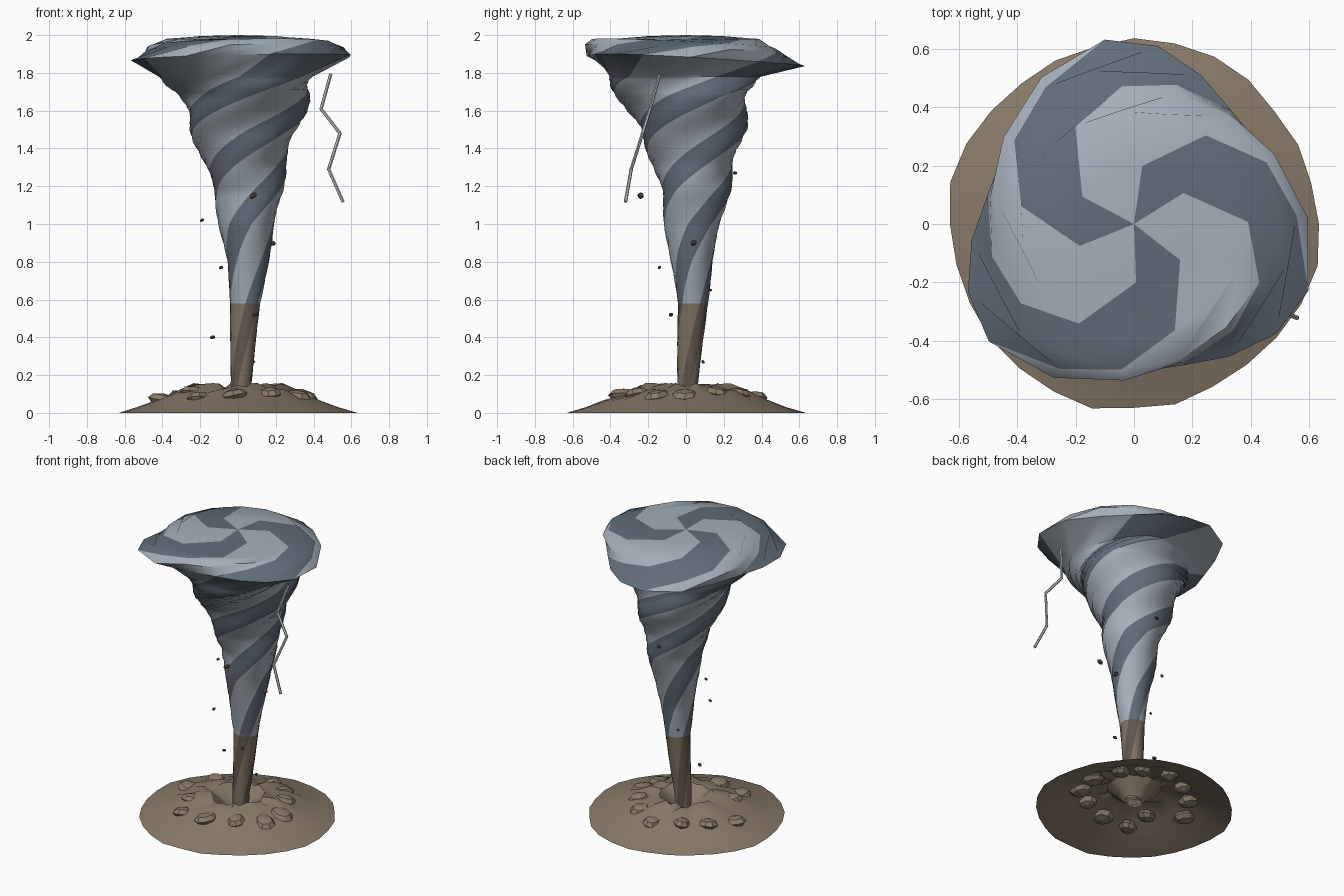
import bpy, bmesh, math, random
from mathutils import Vector

random.seed(7)
if "Cube" in bpy.data.objects:
    bpy.data.objects.remove(bpy.data.objects["Cube"], do_unlink=True)


def material(name, r, g, b):
    mat = bpy.data.materials.new(name)
    mat.use_nodes = True
    mat.diffuse_color = (r, g, b, 1)
    mat.node_tree.nodes["Principled BSDF"].inputs["Base Color"].default_value = (r, g, b, 1)
    return mat


pale_cloud = material("pale cloud", .38, .43, .49)
dark_cloud = material("dark cloud", .12, .15, .19)
pale_dust = material("pale dust", .22, .17, .125)
dark_dust = material("dark dust", .12, .092, .075)
earth = material("earth", .25, .195, .14)
debris_brown = material("debris brown", .11, .08, .055)
bolt_white = material("bolt white", .55, .57, .6)


def finish(bm, name, mats, smooth=None):
    bmesh.ops.recalc_face_normals(bm, faces=bm.faces)
    mesh = bpy.data.meshes.new(name)
    bm.to_mesh(mesh)
    bm.free()
    for mat in mats:
        mesh.materials.append(mat)
    obj = bpy.data.objects.new(name, mesh)
    bpy.context.collection.objects.link(obj)
    if smooth:
        bpy.ops.object.select_all(action='DESELECT')
        obj.select_set(True)
        bpy.context.view_layer.objects.active = obj
        bpy.ops.object.shade_smooth_by_angle(angle=math.radians(smooth))
    return obj


def bridge(bm, low, high):
    n = len(low)
    return [bm.faces.new((low[i], low[(i + 1) % n], high[(i + 1) % n], high[i])) for i in range(n)]


# Funnel and cloud cap: one twisted loft
# height, radius, lobe amount, twist in degrees, centre x, centre y
stations = [
    (.04, .05, .03, -385, .015, .01),
    (.15, .055, .03, -370, .015, .01),
    (.58, .08, .04, -305, .04, .035),
    (.8, .11, .04, -265, .05, .03),
    (1, .148, .04, -225, .045, .035),
    (1.17, .18, .05, -180, .06, .05),
    (1.32, .215, .05, -125, .035, .04),
    (1.5, .28, .06, -60, .03, .03),
    (1.68, .345, .06, 10, .04, -.01),
    (1.78, .4, .08, 56, 0, -.03),
    (1.87, .57, .12, 74, 0, 0),
    (1.925, .525, .06, 98, 0, 0),
    (1.955, .485, .03, 120, 0, 0),
    (1.98, .39, 0, 146, 0, 0),
    (1.995, .2, 0, 177, 0, 0),
]
rows = [stations[0]]
for a, b in zip(stations, stations[1:]):
    steps = 1 if b[0] > 1.8 else 6
    for s in range(1, steps + 1):
        rows.append(tuple(p + (q - p) * s / steps for p, q in zip(a, b)))

# Each third of a turn has three dark columns, then three pale ones
dark_span, pale_span = 50, 70
columns = []
for arm in range(3):
    start = arm * 120 - dark_span / 2
    columns += [start + dark_span * i / 3 for i in range(3)]
    columns += [start + dark_span + pale_span * i / 3 for i in range(3)]

bm = bmesh.new()
previous = None
for z, radius, lobe, twist, cx, cy in rows:
    ring = []
    for col in columns:
        angle = math.radians(col + twist)
        r = radius * (1 + lobe * math.cos(math.radians(3 * (col - dark_span / 2))))
        x, y = cx + r * math.cos(angle), cy + r * math.sin(angle)
        tilt = (.025 * x - .05 * y) if 1.8 < z < 1.97 else 0
        ring.append(bm.verts.new((x, y, z + tilt)))
    if previous:
        for i, face in enumerate(bridge(bm, previous, ring)):
            dusty = z < .59
            face.material_index = (2 if dusty else 0) + (i % 6 < 3)
    previous = ring
tip = bm.verts.new((0, 0, 2))
for i in range(len(previous)):
    face = bm.faces.new((previous[i], previous[(i + 1) % len(previous)], tip))
    face.material_index = int(i % 6 < 3)
finish(bm, "funnel", [pale_cloud, dark_cloud, pale_dust, dark_dust], 40)

# Ground mound with a crater, open underneath
mound = [(.63, 0), (.53, .03), (.43, .068), (.33, .105), (.24, .138), (.17, .14), (.1, .09), (.05, .035)]


def mound_height(r):
    for (r1, z1), (r0, z0) in zip(mound, mound[1:]):
        if r0 <= r <= r1:
            return z0 + (z1 - z0) * (r - r0) / (r1 - r0)
    return 0


bm = bmesh.new()
previous = None
sides = 28
for k, (r, z) in enumerate(mound):
    ring = []
    for i in range(sides):
        a = math.tau * i / sides
        wobble = 1 + (.015 * math.cos(4 * a + 1) + random.uniform(-.012, .012)) * (k < 6)
        rise = random.uniform(-.016, .02) if 2 < k < 6 else 0
        ring.append(bm.verts.new((r * wobble * math.cos(a), r * wobble * math.sin(a), z + rise)))
    if previous:
        bridge(bm, previous, ring)
    previous = ring
finish(bm, "ground_mound", [earth], 35)


# Flattened stones, shared by the rocks and the flying debris
def stone(name, place, size, mat, segments, turn):
    bm = bmesh.new()
    bmesh.ops.create_uvsphere(bm, u_segments=segments, v_segments=4, radius=1)
    obj = finish(bm, name, [mat])
    obj.location, obj.scale, obj.rotation_euler = place, size, turn
    return obj


# Rocks half buried around the crater
rock_count = 12
for i in range(rock_count):
    a = math.tau * (i + random.uniform(-.15, .15)) / rock_count
    r = random.uniform(.28, .4)
    width = random.uniform(.065, .085)
    x, y = r * math.cos(a), r * math.sin(a)
    stone("rock_%d" % (i + 1), (x, y, mound_height(r) - .012), (width, width * .85, .036), earth, 8,
          (-.2 * math.sin(a), .2 * math.cos(a), a))

# Debris whirling around the funnel
debris = [(.08, -.24, 1.15, .023), (-.19, .05, 1.02, .013), (.18, .04, .9, .022),
          (-.09, -.14, .77, .013), (-.03, .13, .65, .011), (.09, -.08, .52, .015),
          (-.135, .04, .4, .016), (.08, .09, .27, .013), (.03, .26, 1.27, .015)]
for i, (x, y, z, s) in enumerate(debris):
    turn = [random.uniform(-.6, .6) for _ in range(3)]
    stone("debris_%d" % (i + 1), (x, y, z), (s, s * .8, s * .6), debris_brown, 6, turn)

# Lightning bolt beside the funnel
bolt = [(.49, -.14, 1.79), (.44, -.19, 1.61), (.54, -.23, 1.48), (.48, -.29, 1.29), (.555, -.32, 1.12)]
bm = bmesh.new()
for a, b in zip(bolt, bolt[1:]):
    start, end = Vector(a), Vector(b)
    axis = end - start
    turn = axis.to_track_quat('Z', 'Y').to_matrix().to_4x4()
    turn.translation = (start + end) / 2
    bmesh.ops.create_cone(bm, cap_ends=True, segments=6, radius1=.009, radius2=.009,
                          depth=axis.length + .008, matrix=turn)
finish(bm, "lightning_bolt", [bolt_white])
